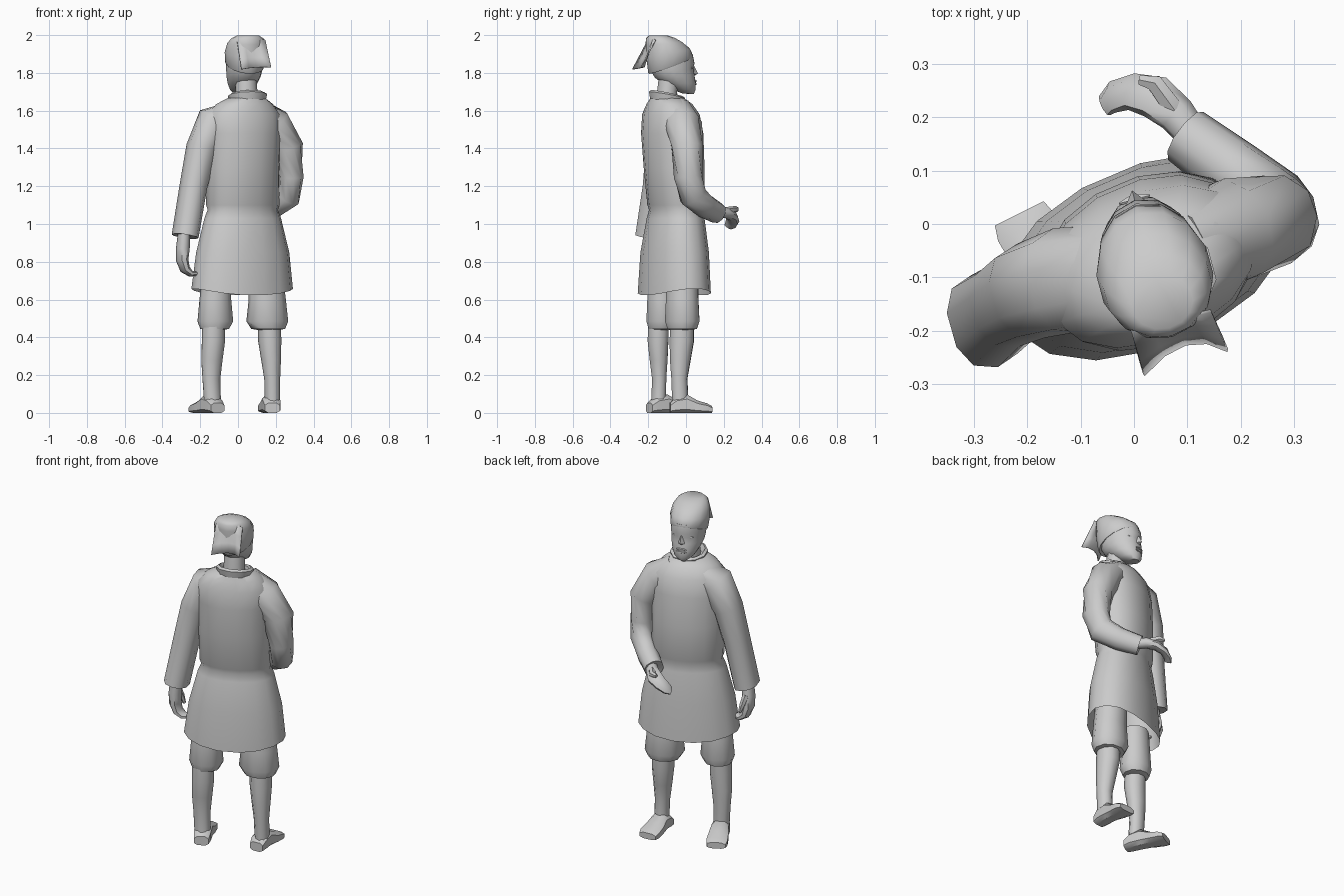
import bpy, bmesh, math
from mathutils import Vector

if "Cube" in bpy.data.objects:
    bpy.data.objects.remove(bpy.data.objects["Cube"], do_unlink=True)

grey = bpy.data.materials.new("plain_grey")
grey.use_nodes = True
GREY = (0.6, 0.6, 0.6, 1)
grey.diffuse_color = GREY
grey.node_tree.nodes["Principled BSDF"].inputs["Base Color"].default_value = GREY


def heading(degrees):
    """Sideways and forward directions of a part turned about z."""
    a = math.radians(degrees)
    return Vector((math.cos(a), math.sin(a), 0)), Vector((-math.sin(a), math.cos(a), 0))


SIDE, FACING = heading(15)
UP = Vector((0, 0, 1))


def finish(name, bm, angle=50):
    bmesh.ops.recalc_face_normals(bm, faces=bm.faces)
    mesh = bpy.data.meshes.new(name)
    bm.to_mesh(mesh)
    bm.free()
    mesh.materials.append(grey)
    ob = bpy.data.objects.new(name, mesh)
    bpy.context.collection.objects.link(ob)
    bpy.ops.object.select_all(action='DESELECT')
    ob.select_set(True)
    bpy.context.view_layer.objects.active = ob
    bpy.ops.object.shade_smooth_by_angle(angle=math.radians(angle))
    return ob


def loft(name, rings, n=10, power=1.0, caps=(True, True), angle=50, wave=0):
    """Skin rings given as (centre, half-axis u, half-axis v)."""
    bm = bmesh.new()
    loops = []
    for i, (c, u, v) in enumerate(rings):
        loop = []
        for k in range(n):
            t = 2 * math.pi * (k + 0.5) / n
            a, b = math.cos(t), math.sin(t)
            a = math.copysign(abs(a) ** power, a)
            b = math.copysign(abs(b) ** power, b)
            drop = UP * (wave * math.cos(2 * t)) if i == 0 else Vector()
            loop.append(bm.verts.new(c + u * a + v * b + drop))
        loops.append(loop)
    for p, q in zip(loops, loops[1:]):
        for k in range(n):
            j = (k + 1) % n
            bm.faces.new((p[k], p[j], q[j], q[k]))
    if caps[0]:
        bm.faces.new(loops[0])
    if caps[1]:
        bm.faces.new(loops[-1])
    return finish(name, bm, angle)


def column(name, rows, turn=15, **kw):
    """Level rings: x, y, z, half width, half depth."""
    u, v = heading(turn)
    return loft(name, [(Vector(r[:3]), u * r[3], v * r[4]) for r in rows], **kw)


def tube(name, rows, ref, **kw):
    """Rings square to a path: x, y, z, half width, half depth along ref."""
    pts = [Vector(r[:3]) for r in rows]
    rings = []
    for i, r in enumerate(rows):
        t = (pts[min(i + 1, len(pts) - 1)] - pts[max(i - 1, 0)]).normalized()
        u = t.cross(ref).normalized()
        rings.append((pts[i], u * r[3], u.cross(t) * r[4]))
    return loft(name, rings, **kw)


def mid(y, z, x=0):
    """Point of the head: y along its middle plane, x to its side."""
    return Vector((0.035 - (y + 0.08) * 0.27, y, z)) + SIDE * x


def profile(name, rows, **kw):
    """Tilted head rings: front y, front z, back y, back z, half width."""
    rings = []
    for fy, fz, by, bz, w in rows:
        f, b = mid(fy, fz), mid(by, bz)
        rings.append(((f + b) / 2, SIDE * w, (f - b) / 2))
    return loft(name, rings, **kw)


# coat: skirt, waist, chest and shoulders
column("coat", [
    (.022, -.062, .64, .282, .169), (.025, -.06, .85, .258, .16),
    (.025, -.055, 1.03, .212, .137), (.025, -.053, 1.075, .194, .128),
    (.025, -.053, 1.1, .202, .138), (.025, -.063, 1.3, .202, .15),
    (.03, -.073, 1.48, .205, .154), (.03, -.08, 1.58, .205, .138),
    (.035, -.088, 1.635, .155, .112), (.045, -.1, 1.668, .1, .085)],
    turn=23, n=16, power=.95, caps=(False, True), wave=0.018)

# neck and low standing collar
column("neck", [(.045, -.1, 1.62, .065, .06), (.045, -.1, 1.7, .058, .055),
                (.04, -.085, 1.79, .058, .06)])
collar = []
for z, r, tilt in ((1.65, .098, .012), (1.683, .105, .018), (1.692, .09, .018), (1.65, .07, .01)):
    collar.append((Vector((.05, -.1, z)), SIDE * r, FACING * r * .95 - UP * tilt))
loft("collar", collar, n=10, caps=(False, False), angle=40)

# head and cap
profile("head", [
    (.04, 1.687, -.02, 1.692, .03), (.05, 1.71, -.07, 1.712, .058),
    (.05, 1.745, -.125, 1.745, .078), (.045, 1.79, -.165, 1.775, .09),
    (.038, 1.825, -.18, 1.8, .094), (.045, 1.85, -.19, 1.82, .096),
    (.035, 1.9, -.195, 1.85, .096)], n=14)
profile("cap", [
    (.036, 1.885, -.195, 1.795, .098), (.038, 1.89, -.2, 1.8, .102),
    (.02, 1.93, -.21, 1.88, .109), (-.02, 1.962, -.212, 1.95, .102),
    (-.06, 1.985, -.21, 1.982, .085), (-.1, 1.998, -.195, 1.998, .058)], n=14)

# face: nose, lips and eyelids
bm = bmesh.new()
nose = [mid(.04, 1.845), mid(.063, 1.797), mid(.045, 1.784), mid(.038, 1.79, .02), mid(.038, 1.79, -.02)]
bmesh.ops.convex_hull(bm, input=[bm.verts.new(p) for p in nose])
finish("nose", bm)
for name, z, h, d in (("upper_lip", 1.757, .008, .009), ("lower_lip", 1.742, .009, .007)):
    loft(name, [(mid(.046, z, x), FACING * d * w, UP * h * w)
                for x, w in ((-.03, .2), (-.012, 1), (.012, 1), (.03, .2))], n=6)
for s, side in ((-1, "right"), (1, "left")):
    loft(side + "_eyelid", [(mid(.027 - abs(x) * .2, 1.826, s * x), FACING * .008 * w, UP * .009 * w)
                            for x, w in ((.02, .2), (.033, 1), (.045, 1), (.06, .2))], n=6)

# cloth hanging from the top of the cap, its lower edge bowed inward
bm = bmesh.new()
COLS, ROWS = 5, 4
grid = []
for j in range(ROWS):
    v = j / (ROWS - 1)
    row = []
    for i in range(COLS):
        u = i / (COLS - 1)
        bow = 1 - (2 * u - 1) ** 2
        p = Vector((-.005, -.203, 1.975)).lerp(Vector((.145, -.165, 1.975)), u) + UP * .015 * bow
        q = Vector((.02, -.285, 1.82)).lerp(Vector((.175, -.24, 1.83)), u) + Vector((0, .035, .005)) * bow
        row.append(bm.verts.new(p.lerp(q, v)))
    grid.append(row)
for j in range(ROWS - 1):
    for i in range(COLS - 1):
        bm.faces.new((grid[j][i], grid[j][i + 1], grid[j + 1][i + 1], grid[j + 1][i]))
cloth = finish("cap_cloth", bm)
cloth.modifiers.new("thickness", 'SOLIDIFY').thickness = 0.006
loft("cap_knot", [(Vector((.06, -.13, 1.968)), SIDE * .07, UP * .024),
                  (Vector((.068, -.176, 1.966)), SIDE * .07, UP * .015)], n=8)

# sleeves, one hanging and one bent forward
tube("right_sleeve", [
    (-.01, -.09, 1.59, .065, .09), (-.128, -.105, 1.535, .098, .1),
    (-.193, -.125, 1.4, .08, .092), (-.236, -.15, 1.2, .071, .082),
    (-.28, -.182, .935, .068, .09), (-.278, -.18, .95, .035, .04)], FACING, power=.85)
tube("left_sleeve", [
    (.09, -.05, 1.59, .065, .09), (.185, -.012, 1.525, .1, .095),
    (.263, .008, 1.4, .084, .086), (.28, .012, 1.25, .066, .078),
    (.264, .037, 1.15, .066, .076), (.185, .1, 1.095, .06, .064),
    (.097, .165, 1.058, .055, .056), (.11, .155, 1.065, .03, .03)], UP + FACING * .6, power=.92)

# hands
tube("right_hand", [
    (-.285, -.182, .96, .032, .036), (-.292, -.18, .87, .036, .044),
    (-.296, -.176, .81, .032, .05), (-.28, -.172, .76, .026, .044),
    (-.25, -.165, .737, .018, .036), (-.22, -.158, .737, .012, .026)], FACING, n=8)
tube("right_thumb", [(-.295, -.15, .88, .02, .02), (-.288, -.125, .83, .016, .016),
                     (-.275, -.118, .785, .009, .009)], FACING, n=6)
tube("left_hand", [
    (.12, .155, 1.065, .03, .03), (.08, .205, 1.062, .037, .03),
    (.04, .238, 1.046, .044, .028), (-.005, .248, 1.024, .038, .022),
    (-.04, .238, 1.0, .034, .016), (-.055, .222, .985, .024, .01)], UP + FACING * .6, n=8)
tube("left_thumb", [(.075, .215, 1.07, .02, .02), (.038, .265, 1.078, .018, .018),
                    (.01, .27, 1.075, .01, .01)], UP, n=6)

# breeches, lower legs and feet
for side, x, y, w, d, legs, foot in (
    ("right", -.12, -.13, .092, .08,
     [(-.13, -.145, .5, .06, .057), (-.13, -.148, .38, .062, .057), (-.138, -.145, .28, .057, .049),
      (-.141, -.142, .18, .048, .039), (-.135, -.145, .06, .045, .04)],
     ((-.108, -.195), (-.215, .02))),
    ("left", .155, -.02, .108, .092,
     [(.165, -.02, .5, .062, .065), (.168, -.022, .38, .061, .067), (.175, -.03, .28, .052, .057),
      (.181, -.035, .18, .042, .044), (.182, -.03, .06, .04, .045)],
     ((.182, -.085), (.162, .135)))):
    column(side + "_breeches", [
        (x * .95, y, .72, w * .85, d * .95), (x, y, .6, w * .92, d * .97), (x, y, .485, w * 1.04, d * 1.03),
        (x * 1.03, y, .445, w * .84, d * .88), (x * 1.05, y, .44, w * .6, d * .6)], n=10)
    column(side + "_lower_leg", legs, n=10)
    heel, toe = (Vector((*p, 0)) for p in foot)
    across = (toe - heel).cross(UP).normalized()
    rings = []
    for t, wide, high in ((0, .042, .05), (.15, .05, .08), (.4, .05, .092),
                          (.65, .058, .062), (.88, .062, .048), (1, .054, .034)):
        rings.append((heel.lerp(toe, t) + UP * high / 2, across * wide, UP * high / 2 / .85))
    ob = loft(side + "_foot", rings, n=8, power=.7, angle=40)
    for vert in ob.data.vertices:
        vert.co.z = max(vert.co.z, 0)
